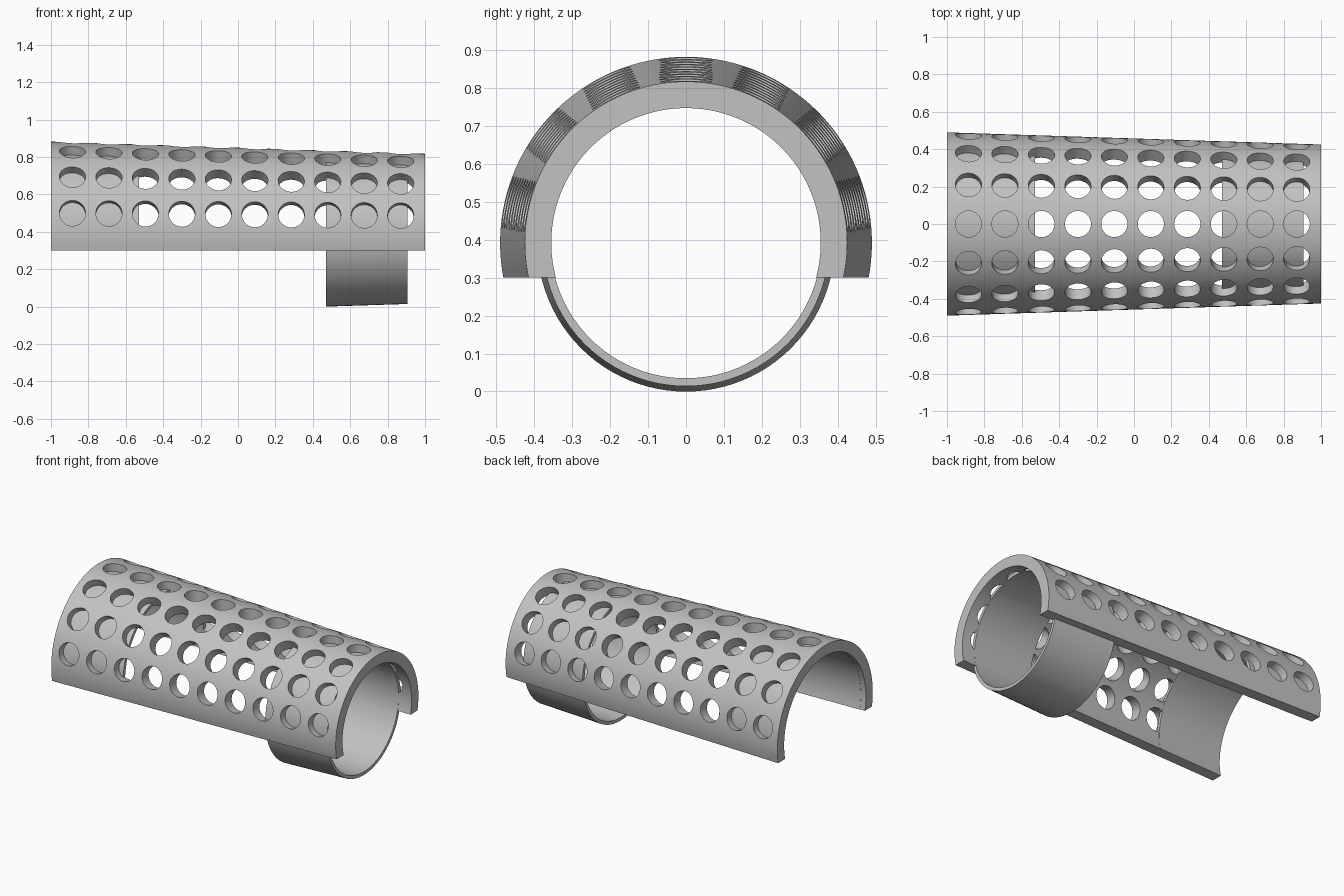
import bpy, bmesh
from math import asin, cos, sin, pi, radians
from mathutils import Matrix, Vector

if "Cube" in bpy.data.objects:
    bpy.data.objects.remove(bpy.data.objects["Cube"], do_unlink=True)

AXIS_Z = 0.392      # height of the tube axis
CUT_Z = 0.30        # flat underside of the half tube
WALL = 0.07         # wall of the perforated cover
BAND = 0.02         # wall of the thin bands
PITCH = 0.195       # spacing of the hole columns
FIRST = -0.885      # first hole column

grey = bpy.data.materials.new("plain_grey")
grey.use_nodes = True
grey.diffuse_color = (0.54, 0.54, 0.54, 1)
grey.node_tree.nodes["Principled BSDF"].inputs["Base Color"].default_value = grey.diffuse_color


def outer_radius(x):
    return 0.4575 - 0.0325 * x


def inner_radius(x):
    return outer_radius(x) - WALL


def add_object(name, bm):
    bmesh.ops.recalc_face_normals(bm, faces=bm.faces)
    mesh = bpy.data.meshes.new(name)
    bm.to_mesh(mesh)
    bm.free()
    mesh.materials.append(grey)
    obj = bpy.data.objects.new(name, mesh)
    bpy.context.collection.objects.link(obj)
    return obj


def tapered_tube(name, stations, r_out, r_in, full=False, steps=96):
    """Tapered tube along x, either closed or cut flat at CUT_Z."""
    bm = bmesh.new()

    def arc(x, r):
        drop = pi / 2 if full else asin((AXIS_Z - CUT_Z) / r)
        count = steps if full else steps + 1
        angles = [-drop + (pi + 2 * drop) * i / steps for i in range(count)]
        return [bm.verts.new((x, r * cos(a), AXIS_Z + r * sin(a))) for a in angles]

    # each section is one closed loop, or an outer and an inner loop
    sections = [(arc(x, r_out(x)), arc(x, r_in(x))) for x in stations]

    def bridge(a, b, closed):
        n = len(a)
        for i in range(n if closed else n - 1):
            j = (i + 1) % n
            bm.faces.new((a[i], a[j], b[j], b[i]))

    for (o0, i0), (o1, i1) in zip(sections, sections[1:]):
        bridge(o0, o1, full)
        bridge(i0, i1, full)
        if not full:
            for k in (0, -1):
                bm.faces.new((o0[k], o1[k], i1[k], i0[k]))
    for o, i in (sections[0], sections[-1]):
        bridge(o, i, full)
    return add_object(name, bm)


# Perforated half-tube cover
columns = [FIRST + PITCH * i for i in range(10)]
stations = [-1] + [x + PITCH / 2 for x in columns[:-1]] + [1]
cover = tapered_tube("perforated_cover", stations, outer_radius, inner_radius)

# Radial drill pins for all holes
pins = bmesh.new()
for x in columns:
    for row in range(-3, 4):
        angle = pi / 2 + row * pi / 7
        out = Vector((0, cos(angle), sin(angle)))
        place = Matrix.Translation(Vector((x, 0, AXIS_Z)) + out * 0.4675)
        turn = Matrix.Rotation(angle - pi / 2, 4, "X")
        bmesh.ops.create_cone(pins, cap_ends=True, segments=32, radius1=0.07,
                              radius2=0.07, depth=0.265, matrix=place @ turn)
drill = add_object("hole_cutter", pins)
drill.hide_render = True

cut = cover.modifiers.new("holes", "BOOLEAN")
cut.operation = "DIFFERENCE"
cut.solver = "EXACT"
cut.object = drill
bpy.context.view_layer.objects.active = cover
bpy.ops.object.modifier_apply(modifier=cut.name)
bpy.data.objects.remove(drill, do_unlink=True)


# Thin bands, just proud of the inner wall, closing the holes from inside
def band_in(x):
    return inner_radius(x) - 0.001


def band_out(x):
    return inner_radius(x) + BAND


ring = tapered_tube("clamp_ring", [0.47, 0.905], band_out, band_in, full=True)
liner = tapered_tube("half_liner", [-0.965, -0.53], band_out, band_in)

# Smooth round walls, sharp rims
bpy.ops.object.select_all(action="DESELECT")
for obj in (cover, ring, liner):
    obj.select_set(True)
bpy.context.view_layer.objects.active = cover
bpy.ops.object.shade_smooth_by_angle(angle=radians(30))
